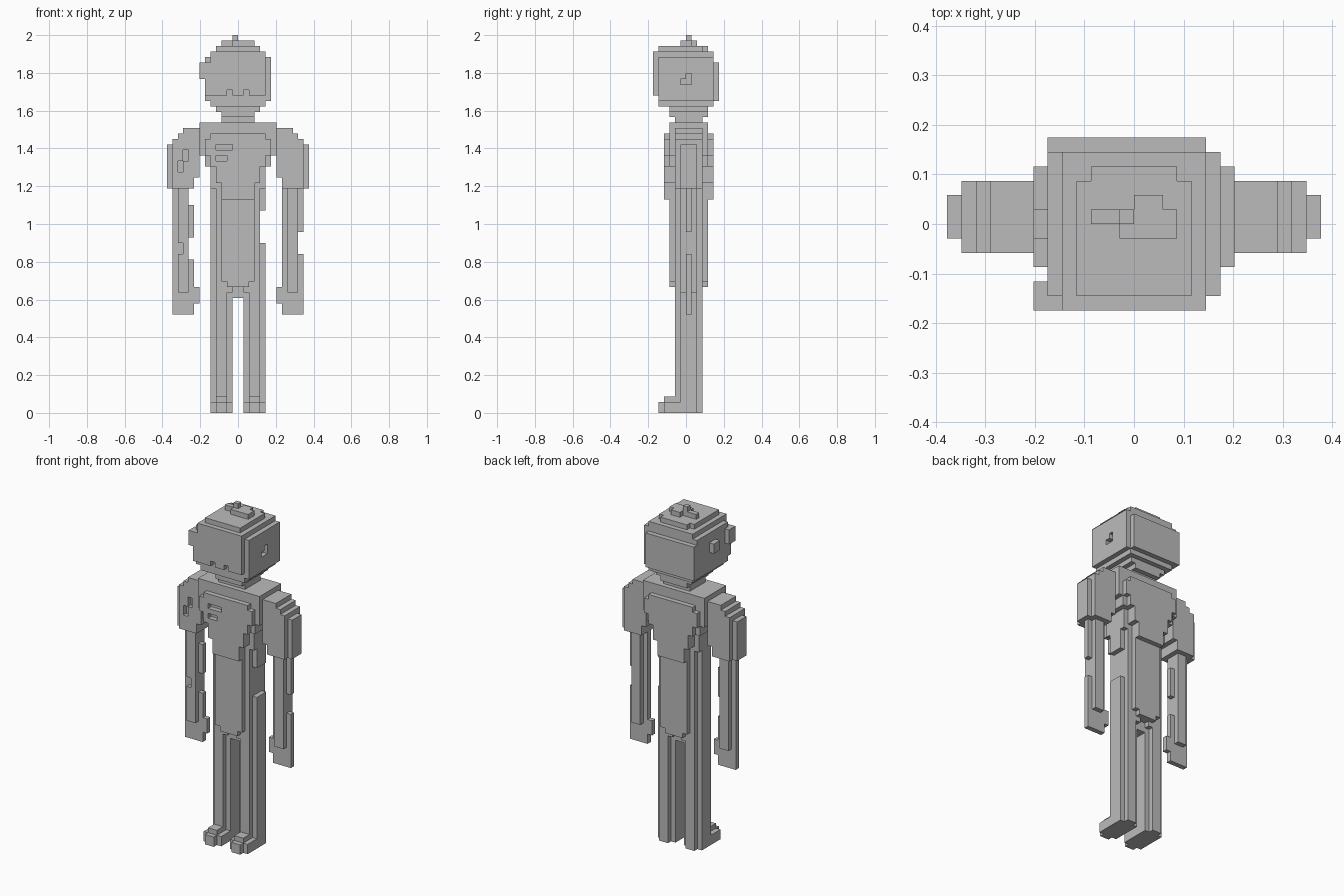
import bpy, bmesh
from mathutils import Vector

if "Cube" in bpy.data.objects:
    bpy.data.objects.remove(bpy.data.objects["Cube"])

V = 2 / 69  # edge of one cube cell

grey = bpy.data.materials.new("plain_grey")
grey.diffuse_color = (0.5, 0.5, 0.5, 1)
grey.use_nodes = True
grey.node_tree.nodes["Principled BSDF"].inputs["Base Color"].default_value = grey.diffuse_color


def cells(x0, x1, y0, y1, z0, z1):
    return {(x, y, z) for x in range(x0, x1) for y in range(y0, y1) for z in range(z0, z1)}


def blocks(name, add, carve=()):
    """Join boxes of cells, cut others away, and skin what is left."""
    solid = set().union(*(cells(*b) for b in add))
    for b in carve:
        solid -= cells(*b)
    bm = bmesh.new()
    verts = {}

    def corner(p):
        if p not in verts:
            verts[p] = bm.verts.new(Vector(p) * V)
        return verts[p]

    for c in sorted(solid):
        for axis in range(3):
            u, w = (axis + 1) % 3, (axis + 2) % 3
            for side in (0, 1):
                n = list(c)
                n[axis] += 2 * side - 1
                if tuple(n) in solid:
                    continue
                loop = []
                for a, b in ((0, 0), (1, 0), (1, 1), (0, 1)):
                    p = list(c)
                    p[axis] += side
                    p[u] += a
                    p[w] += b
                    loop.append(corner(tuple(p)))
                bm.faces.new(loop if side else loop[::-1])
    bmesh.ops.dissolve_limit(bm, angle_limit=0.01, verts=bm.verts[:], edges=bm.edges[:])
    me = bpy.data.meshes.new(name)
    bm.to_mesh(me)
    bm.free()
    me.materials.append(grey)
    ob = bpy.data.objects.new(name, me)
    bpy.context.collection.objects.link(ob)


def sided(s, boxes):
    """Mirror boxes to the left when s is -1."""
    return [b if s > 0 else (-b[1], -b[0], *b[2:]) for b in boxes]


# Head with stepped crown and chin, ear stub and shallow face dents
blocks("head", [
    (-6, 6, -5, 5, 57, 65), (-5, 5, -6, 6, 58, 64), (-6, 5, -6, -5, 58, 64),
    (-6, 5, 5, 6, 57, 64), (-5, 5, -6, 5, 64, 66), (-4, 4, -5, 3, 66, 67),
    (-3, 3, 3, 4, 66, 67), (-5, 5, -5, 5, 56, 57), (-4, 4, -3, 4, 55, 56),
    (-7, -6, -6, -4, 61, 64), (-7, -6, -1, 1, 61, 63),
], [(-2, -1, -6, -5, 58, 59), (1, 2, -6, -5, 58, 59),
    (5, 6, 0, 1, 60, 62), (5, 6, -1, 0, 60, 61)])

# Small tuft on the crown
blocks("hair_tuft", [(-3, 0, 0, 1, 67, 68), (-1, 3, -1, 1, 67, 68),
                     (0, 2, 1, 2, 67, 68), (-1, 0, 0, 1, 68, 69)])

blocks("neck", [(-3, 3, -2, 3, 52, 54), (-3, 3, -3, 4, 54, 55)])

# Chest with raised front and back panels and a dented pocket
blocks("chest", [
    (-7, 7, -3, 4, 47, 53), (-6, 6, -3, 4, 45, 47), (-5, 5, -2, 3, 41, 45),
    (-5, 5, -4, 5, 45, 51), (-6, 6, -4, 5, 47, 50), (-4, 4, -4, 5, 42, 45),
    (-3, 3, -4, 5, 39, 42),
], [(-4, -1, -4, -3, 48, 49), (-4, -2, -4, -3, 46, 47)])

# Waist with a long panel on both faces
blocks("waist", [
    (-4, 4, -2, 3, 22, 41), (-3, 3, -3, 4, 24, 41), (-2, 2, -3, 4, 23, 24),
    (-5, -4, -1, 2, 22, 41), (4, 5, -1, 2, 22, 31), (4, 5, -1, 2, 37, 41),
    (-1, 1, -1, 2, 21, 22),
], [(-1, 1, -2, -1, 22, 23), (-1, 1, 2, 3, 22, 23)])

for s, side in ((-1, "left"), (1, "right")):
    # Leg with notched corners, and a stepped foot
    blocks(side + "_leg", sided(s, [(2, 4, -2, 3, 0, 22), (1, 5, -1, 2, 0, 22)]))
    blocks(side + "_foot", sided(s, [(2, 4, -5, -2, 0, 2), (1, 5, -4, -1, 0, 2),
                                     (2, 4, -4, -2, 2, 3)]))
    # Rounded sleeve
    dents = [(-10, -9, -2, -1, 46, 48), (-11, -10, -2, -1, 44, 46)] if s < 0 else []
    blocks(side + "_sleeve", sided(s, [
        (7, 10, -2, 3, 45, 52), (7, 11, -2, 3, 45, 51), (7, 12, -2, 3, 43, 50),
        (8, 12, -2, 3, 41, 43), (12, 13, -1, 2, 41, 49)]), dents)
    # Forearm, with a few gaps along the edges
    gaps = ([(11, 12, 0, 1, 29, 33)] if s > 0 else
            [(-9, -8, 0, 1, 28, 32), (-9, -8, 0, 1, 38, 41), (-11, -10, -1, 0, 29, 31)])
    blocks(side + "_forearm", sided(s, [(9, 11, -1, 2, 22, 41), (8, 12, 0, 1, 22, 41)]), gaps)
    # Flat hand and thumb
    blocks(side + "_hand", sided(s, [(8, 12, 0, 1, 18, 22), (7, 8, 0, 1, 20, 23)]))
